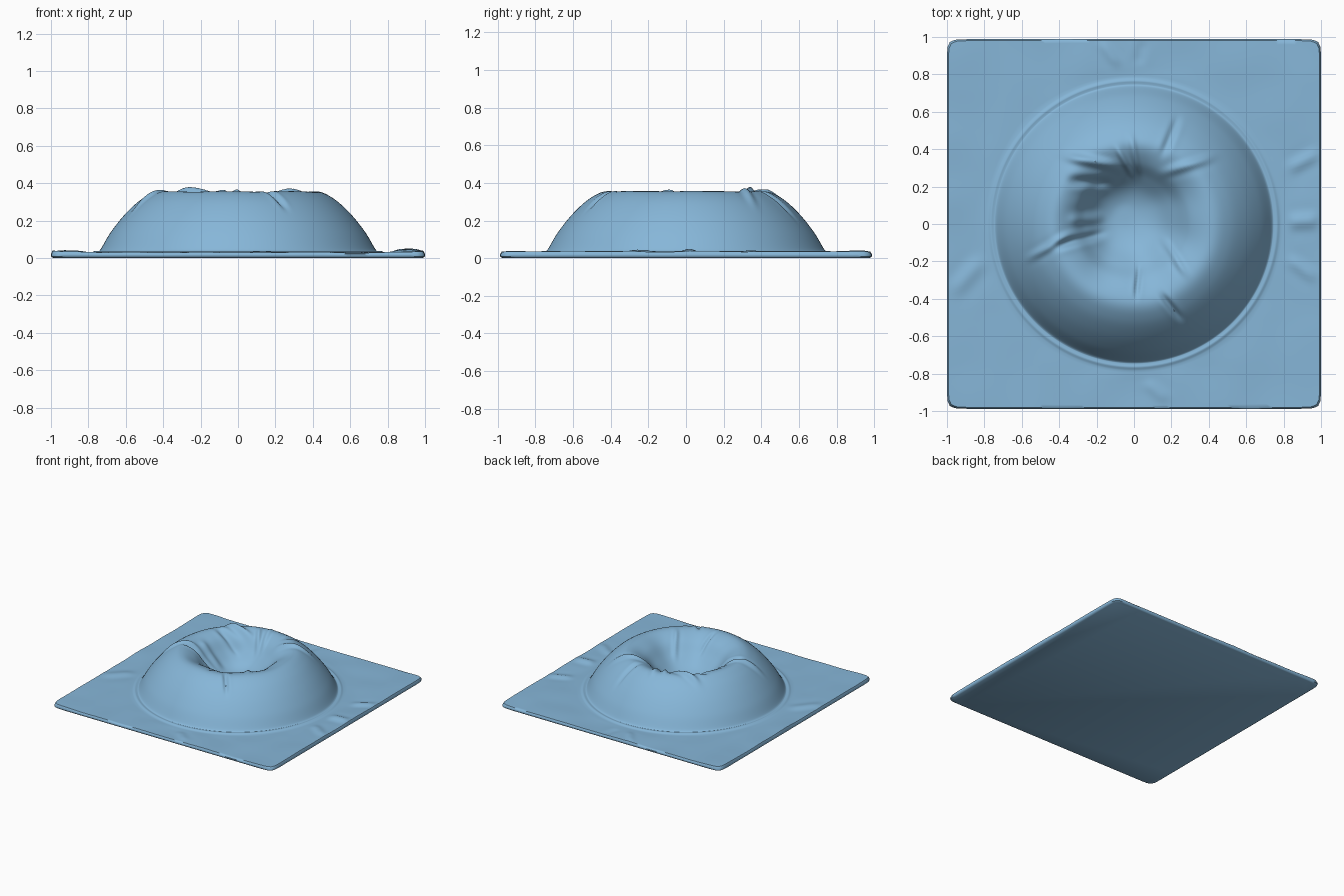
import bpy
import bmesh
import math
from mathutils import Vector, noise

if "Cube" in bpy.data.objects:
    bpy.data.objects.remove(bpy.data.objects["Cube"])

SEG = 320          # points around every ring
RIM = 0.78         # circle where the dome meets the flat sheet

# dome cross-section from pit centre to rim: (radius, height)
PROFILE = [(0.0, 0.12), (0.08, 0.127), (0.16, 0.162), (0.24, 0.232), (0.32, 0.315),
           (0.42, 0.355), (0.51, 0.318), (0.60, 0.238), (0.68, 0.138), (0.735, 0.046),
           (0.75, 0.036), (0.765, 0.038), (0.785, 0.03)]

# folds: (x0, y0, x1, y1, width, height)
FOLDS = [
    (-0.10, 0.42, 0.00, 0.25, 0.016, 0.018), (-0.02, 0.48, 0.03, 0.25, 0.018, 0.014),
    (-0.38, 0.36, -0.08, 0.31, 0.022, 0.025), (-0.36, 0.23, -0.12, 0.22, 0.025, -0.025),
    (-0.57, -0.19, -0.33, -0.05, 0.020, 0.018), (-0.45, -0.12, -0.15, -0.05, 0.022, -0.026),
    (-0.36, 0.02, -0.16, 0.03, 0.030, 0.020), (0.24, 0.58, 0.15, 0.36, 0.020, -0.016),
    (0.44, 0.36, 0.14, 0.27, 0.022, 0.016), (0.16, -0.08, 0.28, -0.28, 0.018, 0.014),
    (0.03, -0.22, 0.01, -0.40, 0.013, -0.016), (0.14, -0.37, 0.26, -0.52, 0.016, -0.020),
    (0.82, 0.29, 0.99, 0.38, 0.030, 0.012), (0.82, 0.01, 0.99, 0.02, 0.035, 0.014),
    (0.82, -0.18, 0.98, -0.30, 0.030, 0.010), (-0.80, -0.18, -0.98, -0.38, 0.040, 0.010),
    (-0.08, 0.84, -0.18, 0.98, 0.025, 0.008), (0.02, 0.85, 0.05, 0.98, 0.025, -0.006),
    (0.06, -0.84, 0.18, -0.95, 0.030, 0.007)]


def catmull(p0, p1, p2, p3, t):
    return 0.5 * (2 * p1 + (p2 - p0) * t + (2 * p0 - 5 * p1 + 4 * p2 - p3) * t * t
                  + (3 * p1 - p0 - 3 * p2 + p3) * t ** 3)


def smooth_profile(points, steps):
    pts = [Vector(p) for p in points]
    pts = [Vector((-pts[1].x, pts[1].y))] + pts + [Vector((0.82, 0.03))]
    out = []
    for i in range(1, len(pts) - 2):
        n = steps if i < 10 else 3
        out += [catmull(*pts[i - 1:i + 3], k / n) for k in range(n)]
    return out + [pts[-2]]


def fold_height(x, y):
    total = 0.0
    for x0, y0, x1, y1, width, height in FOLDS:
        dx, dy = x1 - x0, y1 - y0
        length = math.hypot(dx, dy)
        along = ((x - x0) * dx + (y - y0) * dy) / length ** 2
        if -0.4 < along < 1.4:
            across = ((x - x0) * dy - (y - y0) * dx) / length
            s = across / width
            # ridge with a shallow trough on either side, fading at both ends
            total += height * (1 - 0.5 * s * s) * math.exp(-s * s / 2) \
                * math.exp(-((along - 0.5) / 0.42) ** 4)
    return total


def square_point(angle):
    # square outline with slightly rounded corners
    c, s = math.cos(angle), math.sin(angle)
    r = (abs(c) ** 45 + abs(s) ** 45) ** (-1 / 45)
    return Vector((c * r, s * r * 0.988))


def add_ring(bm, position):
    return [bm.verts.new(position(2 * math.pi * k / SEG)) for k in range(SEG)]


def bridge(bm, a, b):
    for k in range(SEG):
        j = (k + 1) % SEG
        bm.faces.new((a[k], b[k], b[j], a[j]))


bm = bmesh.new()
rings = []

# dome with a sunken, off-centre pit
for r, z in smooth_profile(PROFILE, 6)[1:]:
    pull = max(0.0, 1 - r / 0.5) ** 1.5

    def dome_point(a, r=r, z=z, pull=pull):
        x, y = r * math.cos(a) - 0.06 * pull, r * math.sin(a) + 0.05 * pull
        ripple = 0.006 * math.sin(7 * a + 1) * math.exp(-((r - 0.3) / 0.1) ** 2)
        return (x, y, z + ripple + fold_height(x, y))
    rings.append(add_ring(bm, dome_point))

# rumpled flat sheet, blending from circle to square
for i in range(1, 19):
    t = i / 18

    def sheet_point(a, t=t):
        circle = Vector((math.cos(a), math.sin(a))) * 0.785
        p = circle.lerp(square_point(a) * 0.992, t)
        fade = min(1.0, t * 4)
        bump = 0.006 * noise.noise(Vector((p.x * 4, p.y * 4, 2.0)))
        lift = 0.006 * max(0.0, abs(p.x) - 0.8) / 0.2
        return (p.x, p.y, 0.03 + fade * (bump + lift) + fold_height(p.x, p.y))
    rings.append(add_ring(bm, sheet_point))

# rounded edge and underside
for scale, z in ((1.0, 0.02), (0.999, 0.008), (0.988, 0.0)):
    rings.append(add_ring(bm, lambda a: (*(square_point(a) * scale), z)))

for a, b in zip(rings, rings[1:]):
    bridge(bm, a, b)
centre = bm.verts.new((-0.06, 0.05, 0.12))
for k in range(SEG):
    bm.faces.new((centre, rings[0][k], rings[0][(k + 1) % SEG]))
bm.faces.new(list(reversed(rings[-1])))
bmesh.ops.recalc_face_normals(bm, faces=bm.faces)

mesh = bpy.data.meshes.new("dimpled_dome_sheet")
bm.to_mesh(mesh)
bm.free()
sheet = bpy.data.objects.new("dimpled_dome_sheet", mesh)
bpy.context.collection.objects.link(sheet)

blue = bpy.data.materials.new("light_blue")
blue.diffuse_color = (0.24, 0.47, 0.69, 1)
blue.use_nodes = True
blue.node_tree.nodes["Principled BSDF"].inputs["Base Color"].default_value = blue.diffuse_color
mesh.materials.append(blue)

bpy.context.view_layer.objects.active = sheet
sheet.select_set(True)
bpy.ops.object.shade_smooth_by_angle(angle=math.radians(50))
